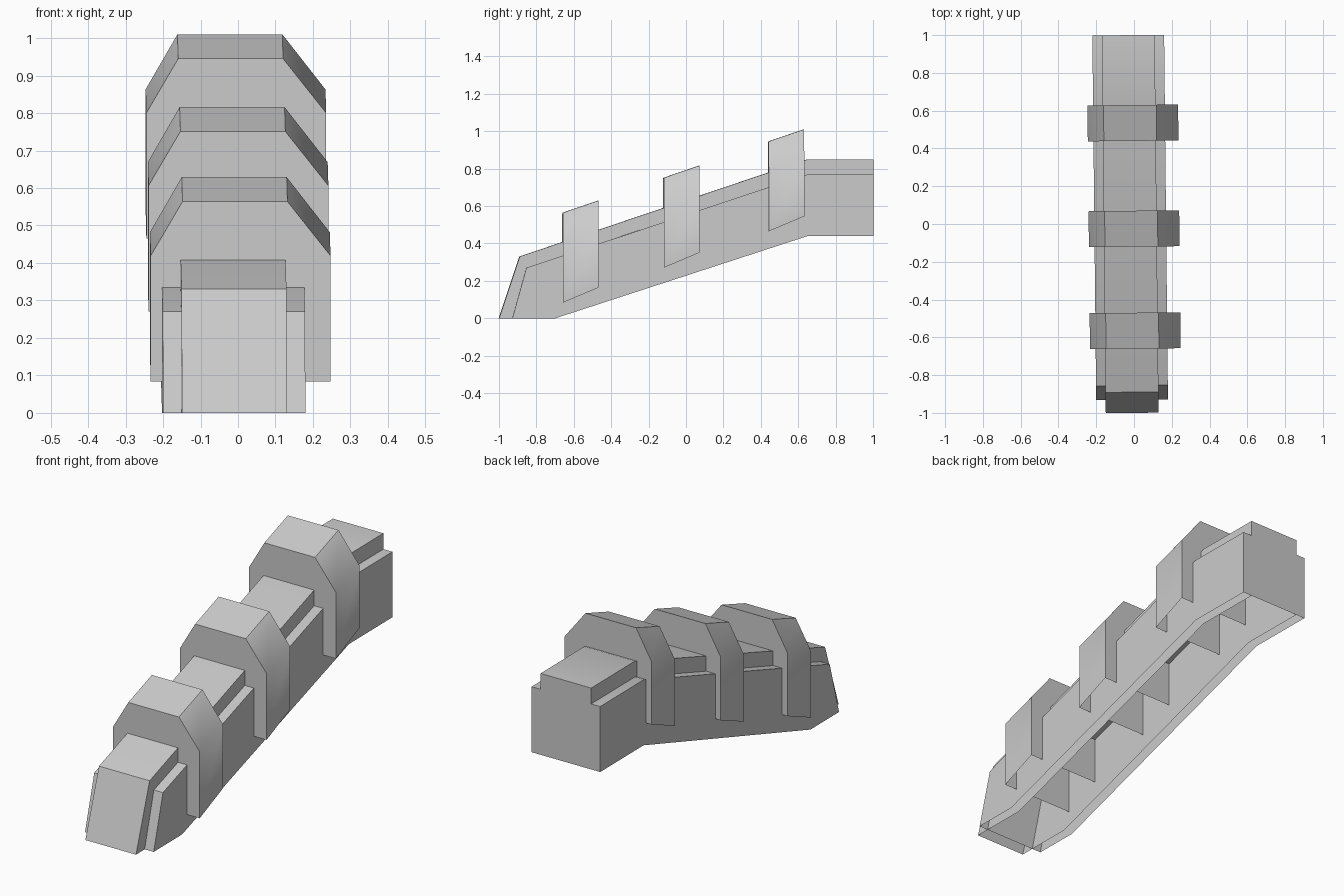
import bpy
import bmesh
import math

cube = bpy.data.objects.get("Cube")
if cube:
    bpy.data.objects.remove(cube, do_unlink=True)

GREY = (0.6, 0.6, 0.6, 1)
grey = bpy.data.materials.new("plain grey")
grey.use_nodes = True
grey.diffuse_color = GREY
grey.node_tree.nodes["Principled BSDF"].inputs["Base Color"].default_value = GREY

YAW = 0.0105  # slight turn of the whole model


def shell(name, ring_a, ring_b, open_sides):
    """Loft two matching outlines, cap both ends, leave some sides open."""
    bm = bmesh.new()
    a = [bm.verts.new(p) for p in ring_a]
    b = [bm.verts.new(p) for p in ring_b]
    bm.faces.new(a)
    bm.faces.new(b[::-1])
    n = len(a)
    for i in range(n):
        if i not in open_sides:
            j = (i + 1) % n
            bm.faces.new((a[j], a[i], b[i], b[j]))
    bmesh.ops.recalc_face_normals(bm, faces=bm.faces)
    mesh = bpy.data.meshes.new(name)
    bm.to_mesh(mesh)
    bm.free()
    mesh.materials.append(grey)
    obj = bpy.data.objects.new(name, mesh)
    bpy.context.collection.objects.link(obj)
    obj.rotation_euler.z = YAW
    bpy.ops.object.select_all(action='DESELECT')
    obj.select_set(True)
    bpy.context.view_layer.objects.active = obj
    bpy.ops.object.shade_smooth_by_angle(angle=math.radians(45))
    return obj


def body(name, half_width, front_y, nose_y, nose_z, top_z):
    """Long sloping box with an open underside."""
    profile = [(front_y, 0), (nose_y, nose_z), (0.65, top_z), (1, top_z),
               (1, 0.44), (0.65, 0.44), (-0.7, 0)]
    mid = -0.02
    left = [(mid + half_width, y, z) for y, z in profile]
    right = [(mid - half_width, y, z) for y, z in profile]
    shell(name, left, right, open_sides={4, 5, 6})


# Raised core and the wider, lower casing around it
body("body_core", 0.14, -1, -0.89, 0.33, 0.85)
body("body_casing", 0.19, -0.93, -0.855, 0.27, 0.77)


def band(name, y, z):
    """Chamfered arch over the body, leaning with the slope, open below."""
    def outline(y_pos, bottom, shoulder, top):
        return [(-0.24, y_pos, bottom), (-0.24, y_pos, shoulder),
                (-0.155, y_pos, top), (0.125, y_pos, top),
                (0.24, y_pos, shoulder), (0.24, y_pos, bottom)]
    front = outline(y, z, z + 0.335, z + 0.48)
    back = outline(y + 0.19, z + 0.08, z + 0.398, z + 0.545)
    shell(name, front, back, open_sides={5})


# Three bands stepping up the slope
for label, y, z in (("front", -0.66, 0.084), ("middle", -0.12, 0.271), ("rear", 0.44, 0.465)):
    band(label + "_band", y, z)
